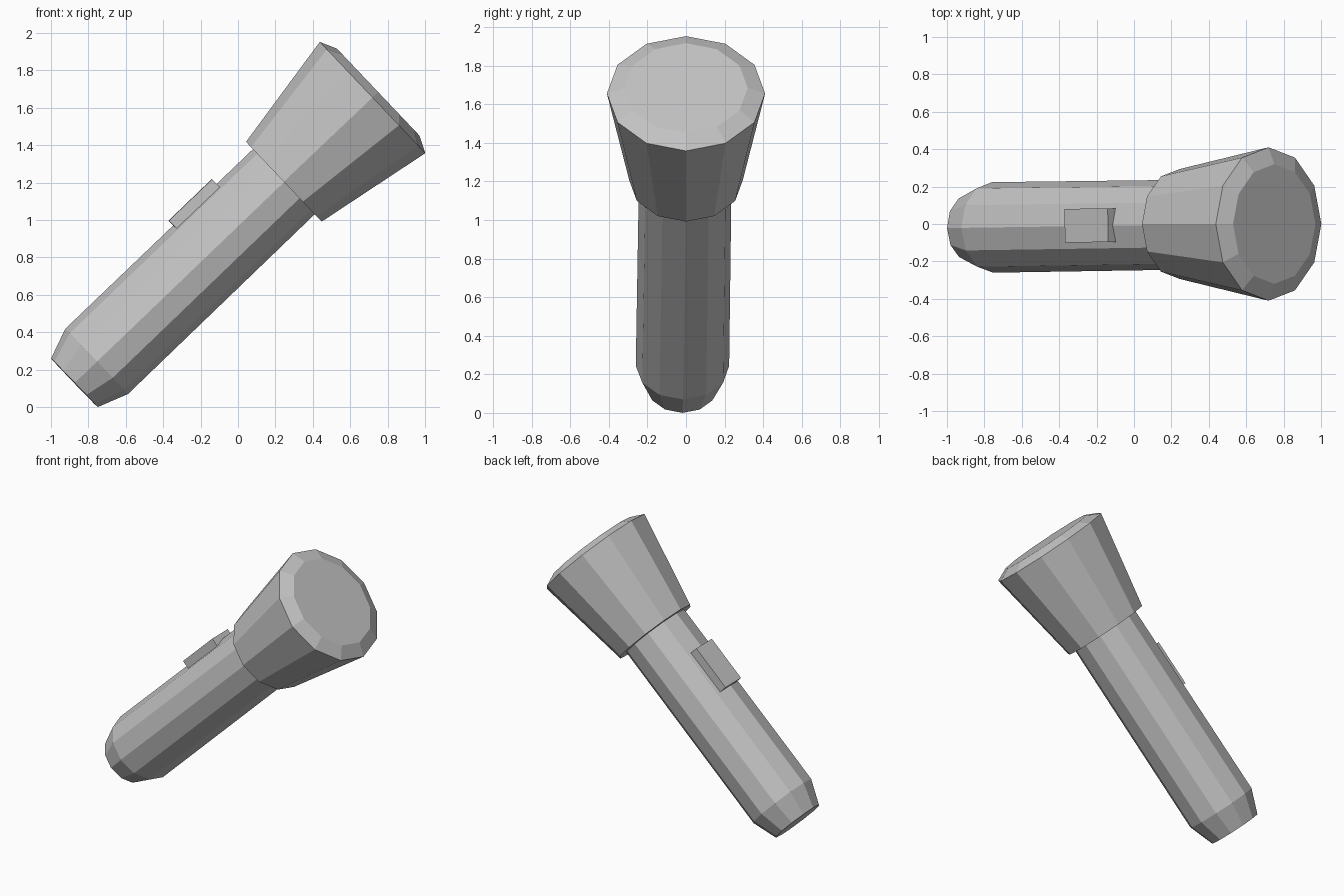
import bpy
import bmesh
import math
from mathutils import Matrix, Vector

cube = bpy.data.objects.get("Cube")
if cube:
    bpy.data.objects.remove(cube, do_unlink=True)

SIDES = 12

grey = bpy.data.materials.new("light grey")
grey.use_nodes = True
colour = (0.55, 0.55, 0.55, 1)
grey.diffuse_color = colour
grey.node_tree.nodes["Principled BSDF"].inputs["Base Color"].default_value = colour


def frame(origin, along):
    """Matrix whose x axis follows the torch and whose z axis points out of its top."""
    x = Vector(along).normalized()
    y = Vector((0, 0, 1)).cross(x).normalized()
    z = x.cross(y)
    rot = Matrix((x, y, z)).transposed().to_4x4()
    return Matrix.Translation(origin) @ rot


def finish(name, bm, matrix):
    bm.transform(matrix)
    bmesh.ops.recalc_face_normals(bm, faces=bm.faces)
    mesh = bpy.data.meshes.new(name)
    bm.to_mesh(mesh)
    bm.free()
    mesh.materials.append(grey)
    obj = bpy.data.objects.new(name, mesh)
    bpy.context.collection.objects.link(obj)
    return obj


def turned(name, profile, matrix):
    """Closed faceted solid from (distance, radius) rings along x."""
    bm = bmesh.new()
    rings = []
    for d, r in profile:
        angles = [math.tau * i / SIDES for i in range(SIDES)]
        rings.append([bm.verts.new((d, r * math.sin(a), r * math.cos(a))) for a in angles])
    for a, b in zip(rings, rings[1:]):
        for i in range(SIDES):
            j = (i + 1) % SIDES
            bm.faces.new((a[i], a[j], b[j], b[i]))
    bm.faces.new(rings[0])
    bm.faces.new(rings[-1])
    return finish(name, bm, matrix)


# Handle with tapered tail
tail = Vector((-0.875, -0.02, 0.13))
neck = Vector((0.245, -0.004, 1.205))
length = (neck - tail).length
turned("handle", [(0, 0.18), (0.165, 0.242), (length + 0.02, 0.24)],
       frame(tail, neck - tail))

# Flared head with chamfered bezel and flat lens
tilt = math.radians(43.5)
turned("head", [(0, 0.294), (0.654, 0.41), (0.696, 0.32)],
       frame((0.245, 0, 1.205), (math.cos(tilt), 0, math.sin(tilt))))

# Slide switch on top of the handle
bm = bmesh.new()
bmesh.ops.create_cube(bm, size=1)
bmesh.ops.scale(bm, vec=(0.32, 0.18, 0.1), verts=bm.verts)
bmesh.ops.translate(bm, vec=(0, 0, -0.05), verts=bm.verts)
finish("switch", bm, frame((-0.255, -0.008, 1.108), neck - tail))
